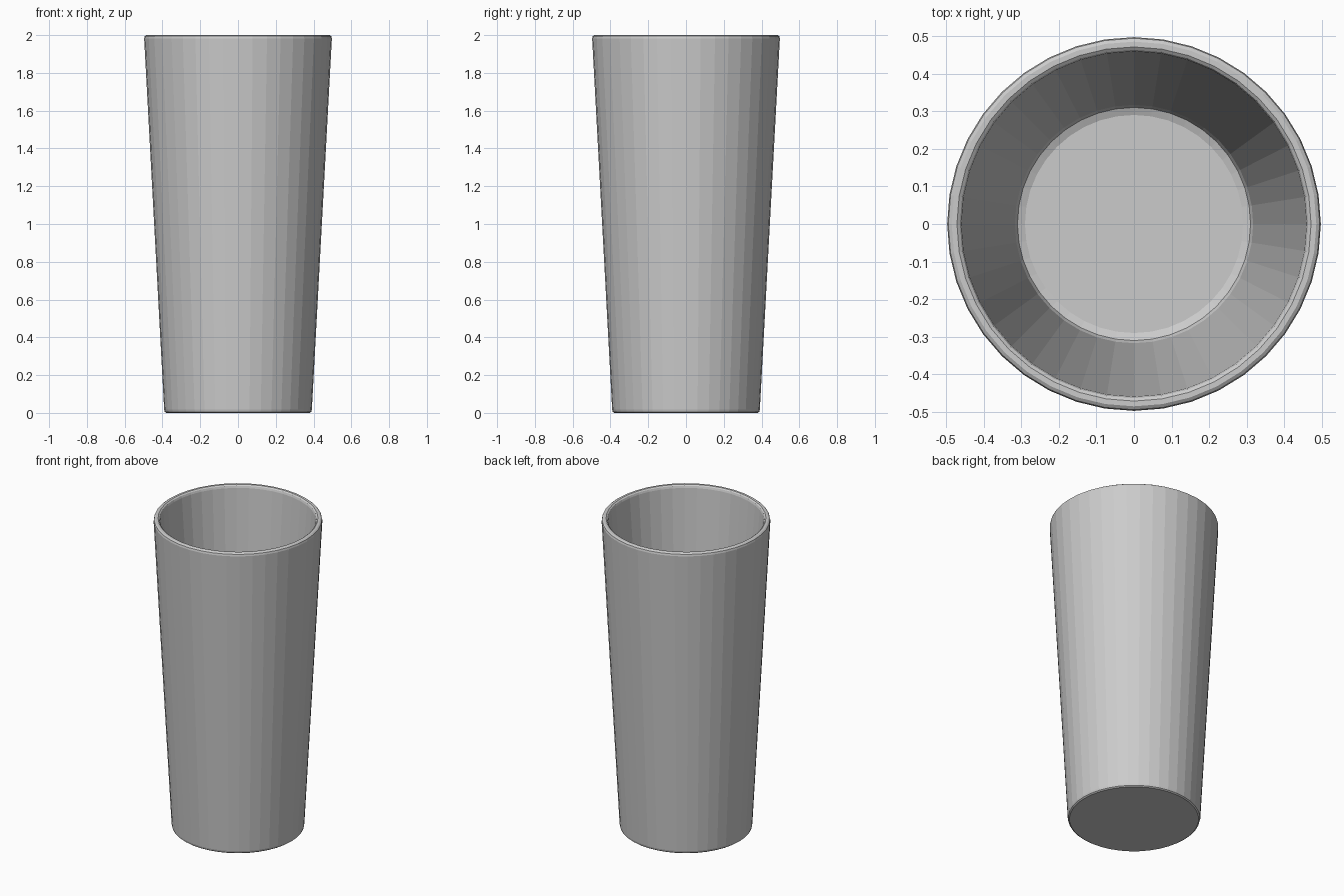
import bpy, bmesh
from math import cos, sin, tau

if "Cube" in bpy.data.objects:
    bpy.data.objects.remove(bpy.data.objects["Cube"])

SIDES = 40

# Profile (radius, height): outer base, outer wall, rounded rim, inner wall, floor
profile = [
    (0.38, 0.0), (0.388, 0.006), (0.391, 0.018),
    (0.497, 1.982), (0.494, 1.994), (0.485, 2.0),
    (0.471, 2.0), (0.463, 1.994), (0.459, 1.982),
    (0.317, 0.125), (0.310, 0.108), (0.290, 0.10),
]

bm = bmesh.new()
rings = [[bm.verts.new((r * cos(tau * i / SIDES), r * sin(tau * i / SIDES), z))
          for i in range(SIDES)] for r, z in profile]

# Walls between successive rings
for a, b in zip(rings, rings[1:]):
    for i in range(SIDES):
        j = (i + 1) % SIDES
        bm.faces.new((a[i], a[j], b[j], b[i]))

# Underside and inner floor
bm.faces.new(rings[0][::-1])
bm.faces.new(rings[-1])
bmesh.ops.recalc_face_normals(bm, faces=bm.faces[:])

mesh = bpy.data.meshes.new("tumbler")
bm.to_mesh(mesh)
bm.free()
bpy.context.collection.objects.link(bpy.data.objects.new("tumbler", mesh))
